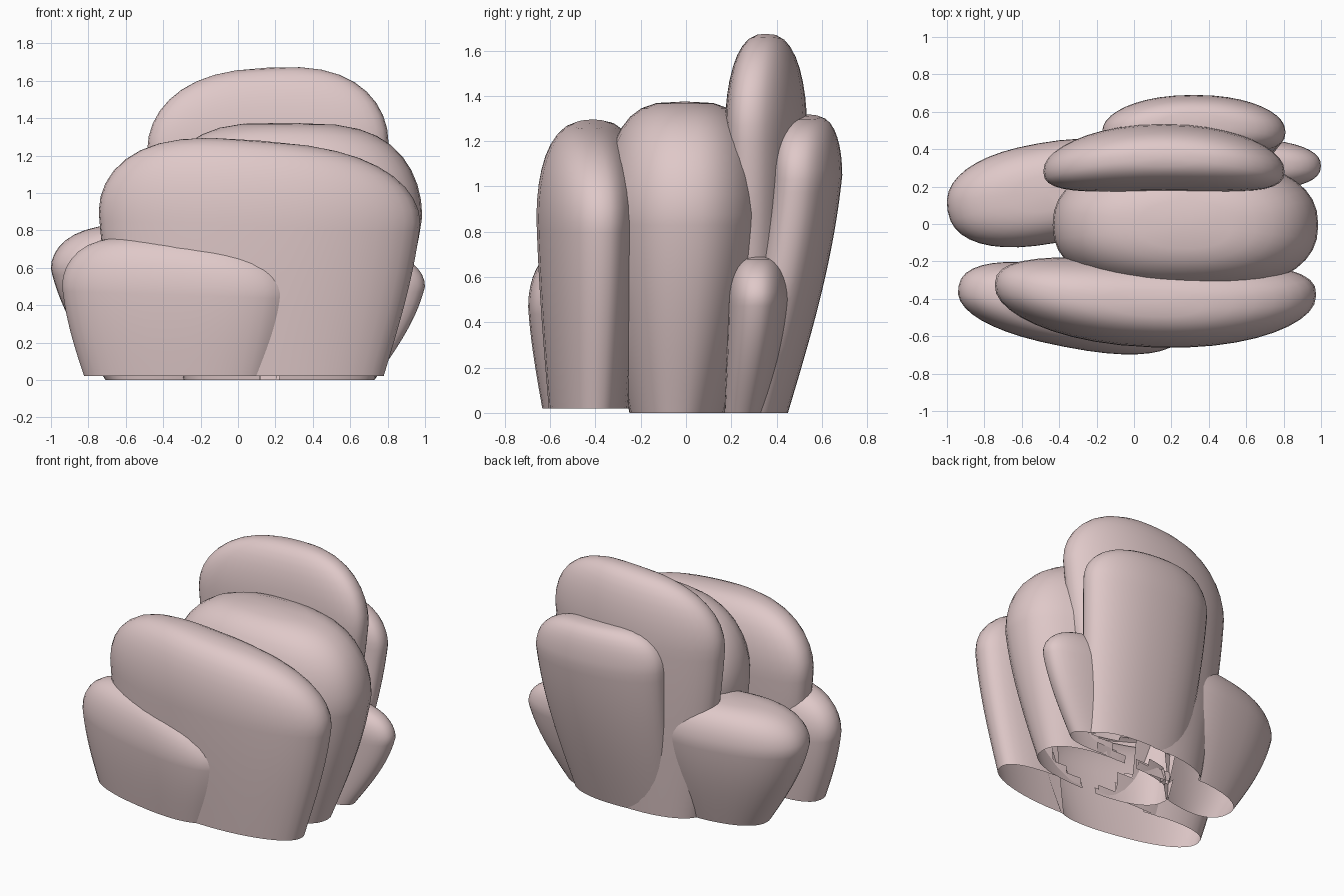
import bpy, bmesh, math
from mathutils import Vector
from mathutils.bvhtree import BVHTree

cube = bpy.data.objects.get("Cube")
if cube:
    bpy.data.objects.remove(cube, do_unlink=True)

# One pale pink for the whole cluster
pink = bpy.data.materials.new("pale_pink")
pink.use_nodes = True
colour = (0.74, 0.58, 0.58, 1)
pink.diffuse_color = colour
pink.node_tree.nodes["Principled BSDF"].inputs["Base Color"].default_value = colour

SIDES, WALL, DOME = 40, 18, 9
shapes = {}


def spow(v, p):
    return math.copysign(abs(v) ** p, v)


def lobe(name, foot, belly, z0, zw, top, yaw=0, slope=0, bow=0, blunt=0.68):
    """Open-bottomed rounded lobe: foot and belly are (x, y, half width, half depth).
    bow pushes the middle of its width along y."""
    bm = bmesh.new()
    ca, sa = math.cos(math.radians(yaw)), math.sin(math.radians(yaw))

    def vert(c, u, v, z):
        v += bow * (1 - (u / belly[2]) ** 2)
        dx = u * ca - v * sa
        dy = u * sa + v * ca
        lift = slope * dx * (z / top) ** 2 if z > z0 else 0
        return bm.verts.new((c[0] + dx, c[1] + dy, z + lift))

    # wall flares from foot to belly, then a blunt dome closes it
    levels = []
    for i in range(WALL):
        t = i / WALL
        e = 0.45 * t + 0.55 * math.sin(t * math.pi / 2)
        levels.append((z0 + (zw - z0) * t, [a + (b - a) * e for a, b in zip(foot, belly)]))
    for i in range(DOME):
        a = i / DOME * math.pi / 2
        s = math.cos(a) ** blunt
        levels.append((zw + (top - zw) * math.sin(a), [belly[0], belly[1], belly[2] * s, belly[3] * s]))

    rings = []
    for z, c in levels:
        ring = []
        for k in range(SIDES):
            a = 2 * math.pi * k / SIDES
            ring.append(vert(c, c[2] * spow(math.cos(a), 0.85), c[3] * spow(math.sin(a), 0.85), z))
        rings.append(ring)
    for r, s in zip(rings, rings[1:]):
        for k in range(SIDES):
            n = (k + 1) % SIDES
            bm.faces.new((r[k], r[n], s[n], s[k]))
    tip = vert(belly, 0, 0, top)
    for k in range(SIDES):
        bm.faces.new((rings[-1][k], rings[-1][(k + 1) % SIDES], tip))
    shapes[name] = bm


# Front pair
lobe("front_small_lobe", (-0.33, -0.43, 0.5, 0.175), (-0.335, -0.45, 0.615, 0.21),
     0.02, 0.48, 0.75, yaw=-11, slope=-0.09, blunt=0.6)
lobe("front_large_lobe", (0.09, -0.35, 0.69, 0.18), (0.115, -0.35, 0.86, 0.235),
     0.02, 0.87, 1.28, yaw=-2, slope=-0.08, bow=-0.075)

# Thick middle
lobe("middle_lobe", (0.22, -0.04, 0.51, 0.21), (0.275, -0.005, 0.71, 0.365),
     0, 0.88, 1.375, slope=-0.01, blunt=0.6)

# Back pair
lobe("back_tall_lobe", (0.12, 0.23, 0.42, 0.14), (0.16, 0.28, 0.645, 0.18),
     0, 1.25, 1.67, slope=0.05, bow=0.075, blunt=0.75)
lobe("back_leaning_lobe", (0.26, 0.27, 0.39, 0.14), (0.32, 0.49, 0.49, 0.16),
     0, 1.05, 1.31, slope=-0.06, bow=0.04, blunt=0.55)

# Side lobes
lobe("right_side_lobe", (-0.41, 0.13, 0.3, 0.165), (-0.465, 0.165, 0.54, 0.27),
     0, 0.6, 0.84, yaw=10, slope=0.02, blunt=0.6)
lobe("left_side_lobe", (0.47, 0.26, 0.26, 0.09), (0.6, 0.322, 0.4, 0.135),
     0, 0.5, 0.69, yaw=-2)

# Drop the walls buried inside neighbouring lobes, leaving one hollow cluster
trees = {name: BVHTree.FromBMesh(bm) for name, bm in shapes.items()}
UP = Vector((0, 0, 1))


def inside(tree, point):
    """A point is inside when a ray straight up crosses the shell an odd number of times."""
    start, hits = point + Vector((0.0003, 0.0002, 0)), 0
    while True:
        hit = tree.ray_cast(start, UP)[0]
        if hit is None:
            return hits % 2 == 1
        hits += 1
        start = hit + UP * 0.0005


for name, bm in shapes.items():
    others = [tree for other, tree in trees.items() if other != name]
    buried = [f for f in bm.faces
              if all(any(inside(tree, v.co) for tree in others) for v in f.verts)]
    bmesh.ops.delete(bm, geom=buried, context="FACES")
    for f in bm.faces:
        f.smooth = True
    mesh = bpy.data.meshes.new(name)
    bm.to_mesh(mesh)
    bm.free()
    mesh.materials.append(pink)
    bpy.context.collection.objects.link(bpy.data.objects.new(name, mesh))
